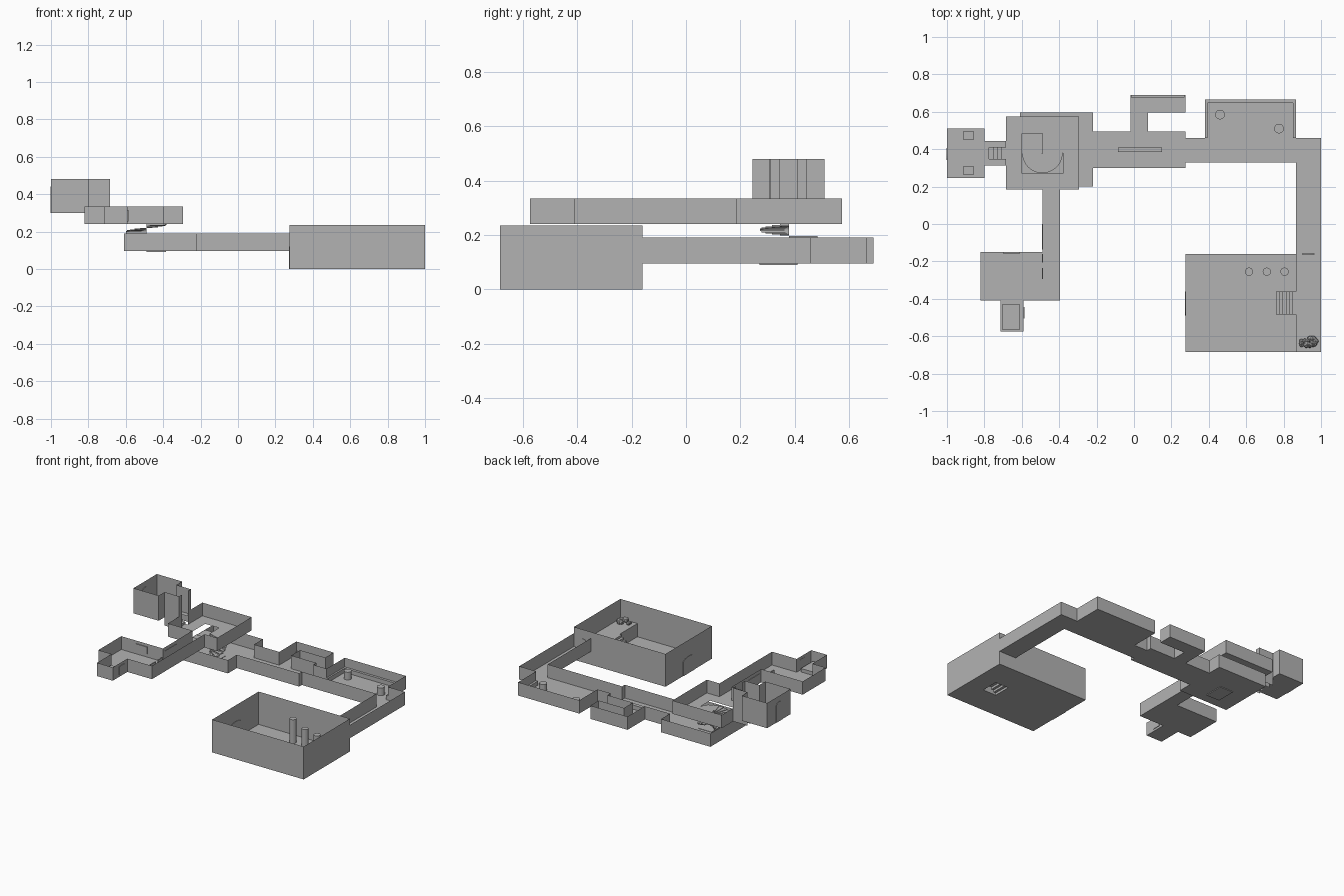
import bpy, bmesh, math, random

if "Cube" in bpy.data.objects:
    bpy.data.objects.remove(bpy.data.objects["Cube"])

random.seed(4)
stone = bpy.data.materials.new("grey stone")
stone.diffuse_color = (0.45, 0.45, 0.45, 1)
stone.use_nodes = True
stone.node_tree.nodes["Principled BSDF"].inputs["Base Color"].default_value = stone.diffuse_color


def finish(name, bm):
    me = bpy.data.meshes.new(name)
    bm.to_mesh(me)
    bm.free()
    me.materials.append(stone)
    ob = bpy.data.objects.new(name, me)
    bpy.context.collection.objects.link(ob)
    return ob


def loop(bm, pts, z):
    vs = [bm.verts.new((x, y, z)) for x, y in pts]
    return [bm.edges.new((vs[i], vs[(i + 1) % len(vs)])) for i in range(len(vs))]


def floor(name, outline, z, holes=()):
    bm = bmesh.new()
    edges = loop(bm, outline, z)
    for h in holes:
        edges += loop(bm, h, z)
    bmesh.ops.triangle_fill(bm, edges=edges, use_beauty=True, use_dissolve=False, normal=(0, 0, 1))
    bmesh.ops.dissolve_limit(bm, angle_limit=0.01, verts=bm.verts, edges=bm.edges)
    finish(name, bm)


def walls(name, outline, z0, z1, skip=()):
    # zero-thickness walls along the outline, facing inward
    bm = bmesh.new()
    n = len(outline)
    lo = [bm.verts.new((x, y, z0)) for x, y in outline]
    hi = [bm.verts.new((x, y, z1)) for x, y in outline]
    for i in range(n):
        if i not in skip:
            j = (i + 1) % n
            bm.faces.new((lo[j], lo[i], hi[i], hi[j]))
    finish(name, bm)


def rect(x0, x1, y0, y1):
    return [(x0, y0), (x1, y0), (x1, y1), (x0, y1)]


def prism(name, pts, z0, z1):
    bm = bmesh.new()
    f = bm.faces.new([bm.verts.new((x, y, z0)) for x, y in pts])
    r = bmesh.ops.extrude_face_region(bm, geom=[f])
    for v in r["geom"]:
        if isinstance(v, bmesh.types.BMVert):
            v.co.z = z1
    bmesh.ops.recalc_face_normals(bm, faces=bm.faces)
    return finish(name, bm)


def box(name, x0, x1, y0, y1, z0, z1):
    return prism(name, rect(x0, x1, y0, y1), z0, z1)


def disc(x, y, r, n=16):
    return [(x + r * math.cos(2 * math.pi * i / n), y + r * math.sin(2 * math.pi * i / n)) for i in range(n)]


def arch(name, x, y, z, w, h, axis):
    # thin arched door plate; axis is the wall normal
    top = [(w / 2 * math.cos(math.pi * i / 8), h - 0.02 + 0.02 * math.sin(math.pi * i / 8)) for i in range(9)]
    prof = [(-w / 2, 0), (w / 2, 0)] + top
    ob = prism(name, prof, -0.003, 0.003)
    ob.rotation_euler = (math.pi / 2, 0, math.pi / 2 if axis == "x" else 0)
    ob.location = (x, y, z)


def stairs(name, xa, xb, za, zb, y0, y1, n):
    # open-bottomed flight rising from xa to xb
    bm = bmesh.new()
    dx, dz = (xb - xa) / n, (zb - za) / n

    def quad(*p):
        bm.faces.new([bm.verts.new(c) for c in p])
    for i in range(n):
        x, x2, z, z2 = xa + i * dx, xa + (i + 1) * dx, za + i * dz, za + (i + 1) * dz
        quad((x, y0, z), (x, y1, z), (x, y1, z2), (x, y0, z2))
        quad((x, y0, z2), (x, y1, z2), (x2, y1, z2), (x2, y0, z2))
        for y in (y0, y1):
            quad((x, y, za), (x2, y, za), (x2, y, z2), (x, y, z2))
    bmesh.ops.remove_doubles(bm, verts=bm.verts, dist=0.0001)
    bmesh.ops.recalc_face_normals(bm, faces=bm.faces)
    finish(name, bm)


# Great hall with balcony, stairs and broken columns
hall = rect(0.275, 1.0, -0.685, -0.16)
well = rect(0.76, 0.865, -0.485, -0.36)
floor("hall_floor", hall, 0, [well])
walls("hall_walls", hall, 0, 0.235)
floor("balcony_floor", rect(0.865, 1.0, -0.685, -0.16), 0.095)
walls("balcony_front", [(0.865, -0.16), (0.865, -0.685)], 0, 0.095, skip=(1,))
stairs("hall_stairs", 0.76, 0.865, 0, 0.095, -0.485, -0.36, 6)
for i, (x, h) in enumerate([(0.615, 0.17), (0.71, 0.125), (0.805, 0.105)]):
    prism(f"hall_column_{i}", disc(x, -0.255, 0.022), 0, h)
arch("hall_side_door", 0.275, -0.425, 0, 0.13, 0.12, "x")
arch("hall_corridor_door", 0.932, -0.16, 0.095, 0.065, 0.075, "y")

# Rubble heap on the balcony
bm = bmesh.new()
for i in range(14):
    a = i * 2.4
    r = 0.012 + 0.034 * random.random()
    g = bmesh.ops.create_icosphere(bm, subdivisions=1, radius=random.uniform(0.012, 0.02))["verts"]
    c = (0.932 + r * math.cos(a), -0.635 + 0.6 * r * math.sin(a), 0.105 + 0.7 * (0.046 - r))
    bmesh.ops.translate(bm, verts=g, vec=c)
finish("rubble_heap", bm)

# Middle level
mid = [(1, -.16), (1, .46), (.865, .46), (.865, .665), (.38, .665), (.38, .46), (.275, .46),
       (.275, .495), (.075, .495), (.075, .595), (.275, .595), (.275, .69), (-.02, .69),
       (-.02, .495), (-.22, .495), (-.22, .595), (-.61, .595), (-.61, .2), (-.22, .2),
       (-.22, .3), (.275, .3), (.275, .33), (.865, .33), (.865, -.16)]
floor("middle_floor", mid, 0.095)
walls("middle_walls", mid, 0.095, 0.19, skip=(23,))
box("long_table", -0.085, 0.15, 0.385, 0.41, 0.095, 0.125)
box("room_bench_back", 0.392, 0.85, 0.647, 0.665, 0.095, 0.125)
box("room_bench_left", 0.38, 0.392, 0.46, 0.665, 0.095, 0.125)
box("room_bench_right", 0.85, 0.865, 0.46, 0.665, 0.095, 0.125)
box("side_room_bench", -0.015, 0.27, 0.677, 0.69, 0.095, 0.125)
for i, (x, y) in enumerate([(0.46, 0.585), (0.775, 0.51)]):
    prism(f"room_column_{i}", disc(x, y, 0.026), 0.095, 0.15)
box("stair_foot_plate", -0.49, -0.385, 0.27, 0.41, 0.09, 0.098)

# Upper level with stairwell opening
up = [(-.295, .185), (-.295, .575), (-.685, .575), (-.685, .445), (-.685, .315), (-.685, .185),
      (-.49, .185), (-.49, -.15), (-.82, -.15), (-.82, -.41), (-.715, -.41), (-.715, -.575),
      (-.59, -.575), (-.59, -.41), (-.395, -.41), (-.395, .185)]
opening = [(-.6, .27), (-.38, .27), (-.38, .38), (-.49, .38), (-.49, .485), (-.6, .485)]
floor("upper_floor", up, 0.24, [opening])
walls("upper_walls", up, 0.24, 0.335, skip=(3,))
box("bed", -0.705, -0.61, -0.565, -0.43, 0.24, 0.265)
box("wall_panel", -0.70, -0.61, -0.157, -0.151, 0.265, 0.315)
box("alcove_window", -0.592, -0.586, -0.505, -0.445, 0.255, 0.315)
box("corridor_window", -0.493, -0.487, -0.135, 0.0, 0.26, 0.31)
for i, (a, b) in enumerate([(-0.205, -0.16), (-0.295, -0.235)]):
    box(f"screen_{i}", -0.493, -0.487, a, b, 0.24, 0.275)

# Winding stair: wedge treads going clockwise downward
cx, cy, rad = -0.49, 0.38, 0.108
for k in range(24):
    if 10 <= k < 15:
        continue
    a0, a1 = -math.radians(18 * k), -math.radians(18 * (k + 1))
    z = 0.24 - 0.004 * k if k < 10 else 0.19 - 0.0095 * (k - 14)
    pts = [(cx, cy)] + [(cx + rad * math.cos(a), cy + rad * math.sin(a)) for a in (a0, (a0 + a1) / 2, a1)]
    prism(f"winding_tread_{k}", pts, z - 0.006, z)
box("winding_landing", -0.6, -0.49, 0.38, 0.485, 0.19, 0.197)

# Entrance room and its stair passage
floor("entrance_floor", rect(-1, -.8, .245, .51), 0.30)
ent = [(-.8, .31), (-.8, .245), (-1, .245), (-1, .51), (-.8, .51), (-.8, .445)]
walls("entrance_walls", ent[::-1], 0.30, 0.48, skip=(5,))
for i, y in enumerate((0.312, 0.445)):
    walls(f"passage_wall_{i}", [(-.8, y), (-.685, y)], 0.24, 0.48, skip=(1,))
for i, y in enumerate((0.312, 0.41)):
    floor(f"passage_ledge_{i}", rect(-.8, -.685, y, y + 0.035), 0.30)
walls("passage_lintel_sides", [(-.685, .312), (-.685, .345), (-.685, .41), (-.685, .445)], 0.24, 0.48, skip=(1, 3))
stairs("entrance_stairs", -0.705, -0.8, 0.24, 0.30, 0.345, 0.41, 4)
floor("stair_foot", rect(-.705, -.685, .345, .41), 0.24)
for i, y in enumerate((0.265, 0.453)):
    box(f"stone_block_{i}", -0.915, -0.855, y, y + 0.042, 0.30, 0.34)
arch("entrance_door", -1.0, 0.375, 0.30, 0.065, 0.14, "x")
